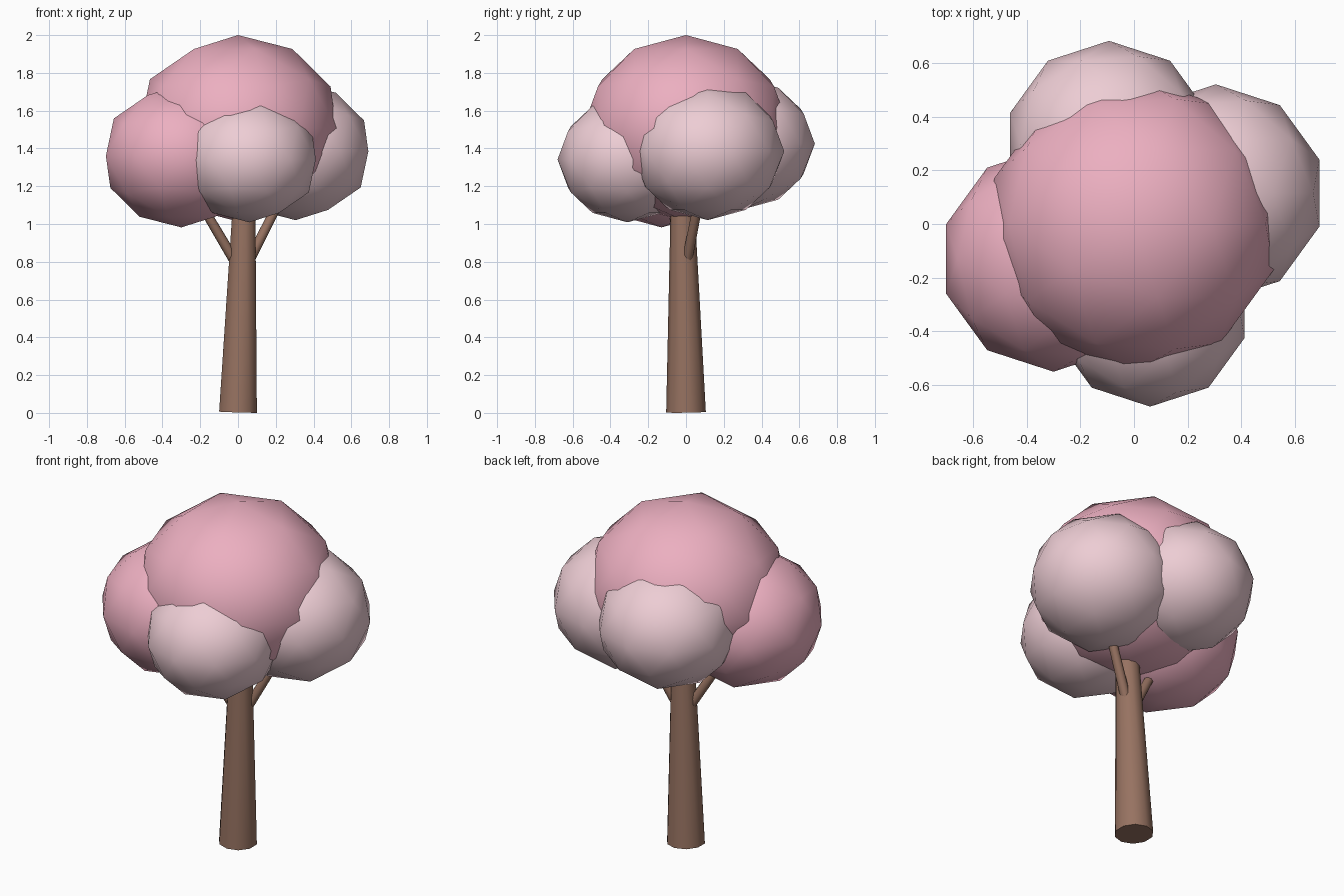
import bpy
from mathutils import Vector

if "Cube" in bpy.data.objects:
    bpy.data.objects.remove(bpy.data.objects["Cube"])


def material(name, rgb):
    m = bpy.data.materials.new(name)
    m.diffuse_color = (*rgb, 1)
    m.use_nodes = True
    m.node_tree.nodes["Principled BSDF"].inputs["Base Color"].default_value = m.diffuse_color
    return m


BARK = material("bark", (0.31, 0.17, 0.12))
PINK = material("deep_pink", (0.84, 0.43, 0.53))
PALE = material("pale_pink", (0.85, 0.61, 0.66))


def limb(name, start, end, r1, r2, sides):
    """Tapered cylinder between two points."""
    a, b = Vector(start), Vector(end)
    d = b - a
    bpy.ops.mesh.primitive_cone_add(vertices=sides, radius1=r1, radius2=r2,
                                    depth=d.length, location=(a + b) / 2)
    ob = bpy.context.object
    ob.name = name
    ob.rotation_mode = 'QUATERNION'
    ob.rotation_quaternion = Vector((0, 0, 1)).rotation_difference(d)
    bpy.ops.object.shade_smooth_by_angle(angle=1.0)
    ob.data.materials.append(BARK)


def puff(name, centre, radius, mat):
    """Slightly flattened, smooth low-poly foliage ball."""
    bpy.ops.mesh.primitive_ico_sphere_add(subdivisions=2, radius=radius, location=centre)
    ob = bpy.context.object
    ob.name = name
    ob.scale.z = 0.9
    bpy.ops.object.shade_smooth()
    ob.data.materials.append(mat)


# Leaning trunk and two branches
limb("trunk", (0, 0, 0.004), (0.035, -0.02, 1.2), 0.105, 0.059, 10)
limb("left_branch", (0.02, -0.005, 0.74), (-0.24, -0.09, 1.18), 0.028, 0.024, 8)
limb("right_branch", (0.025, -0.008, 0.74), (0.24, 0.075, 1.16), 0.028, 0.024, 8)

# Blossom crown
puff("top_foliage", (0, 0, 1.507), 0.548, PINK)
puff("left_foliage", (-0.30, -0.13, 1.36), 0.42, PINK)
puff("right_foliage", (0.305, 0.115, 1.385), 0.405, PALE)
puff("front_foliage", (0.06, -0.31, 1.342), 0.37, PALE)
puff("back_foliage", (-0.093, 0.295, 1.425), 0.387, PALE)
